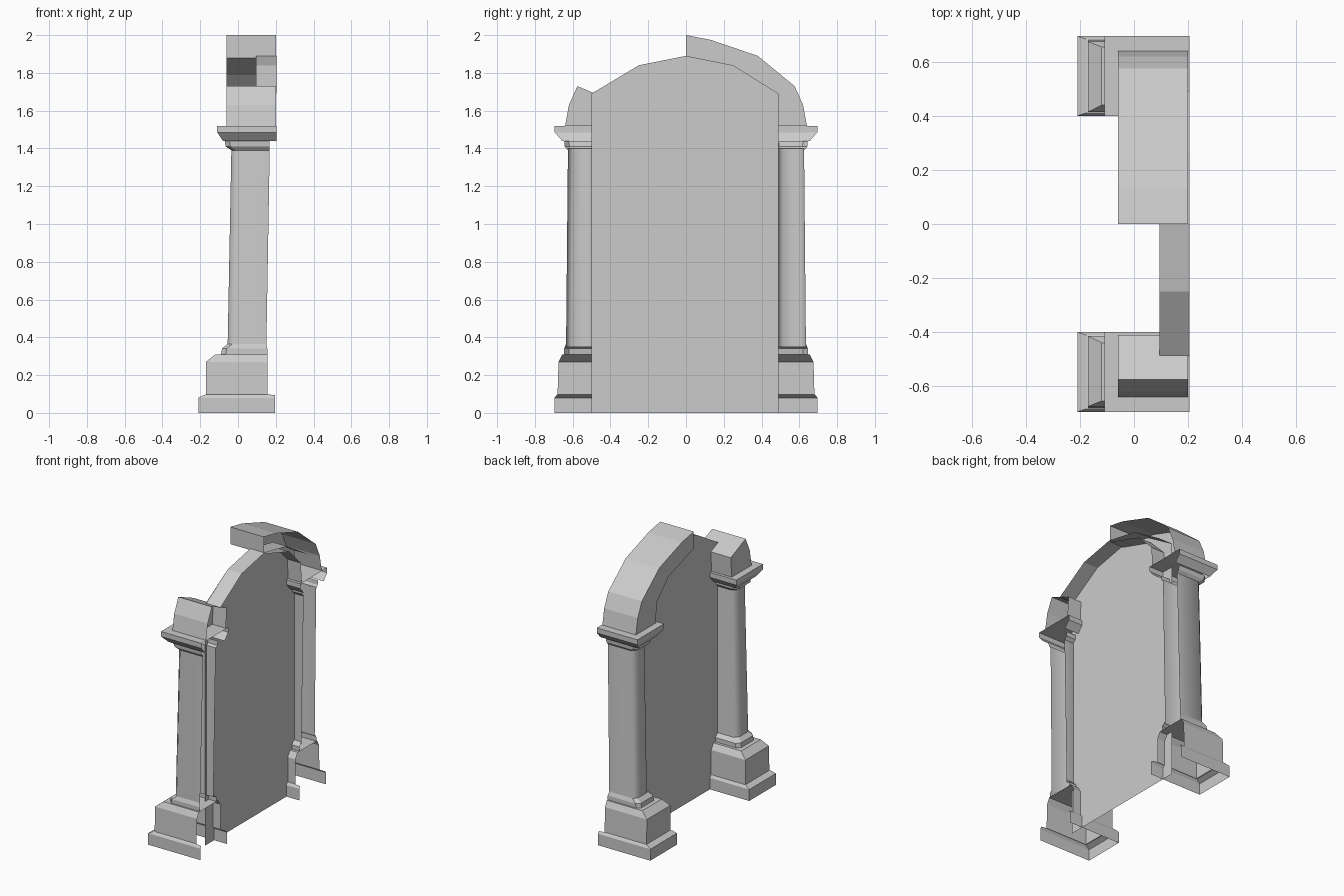
import bpy
import bmesh
from math import radians

cube = bpy.data.objects.get("Cube")
if cube:
    bpy.data.objects.remove(cube, do_unlink=True)

# One plain stone colour
stone = bpy.data.materials.new("grey_stone")
stone.use_nodes = True
colour = (0.6, 0.6, 0.6, 1)
stone.diffuse_color = colour
stone.node_tree.nodes["Principled BSDF"].inputs["Base Color"].default_value = colour


def finish(name, bm, smooth=0):
    bmesh.ops.recalc_face_normals(bm, faces=bm.faces)
    mesh = bpy.data.meshes.new(name)
    bm.to_mesh(mesh)
    bm.free()
    obj = bpy.data.objects.new(name, mesh)
    bpy.context.collection.objects.link(obj)
    mesh.materials.append(stone)
    if smooth:
        bpy.ops.object.select_all(action="DESELECT")
        obj.select_set(True)
        bpy.context.view_layer.objects.active = obj
        bpy.ops.object.shade_smooth_by_angle(angle=radians(smooth))
    return obj


def plan(front, outer, inner, back, z, bevel, side):
    """U-shaped plan, open towards +x, with optionally bevelled front corners."""
    if bevel:
        pts = [(back, outer), (front + bevel, outer), (front, outer - bevel),
               (front, inner + bevel), (front + bevel, inner), (back, inner)]
    else:
        pts = [(back, outer), (front, outer), (front, inner), (back, inner)]
    return [(x, y * side, z) for x, y in pts]


def u_loft(name, rings, side, bevel=0, cap=False, smooth=0):
    """Skin a stack of U-shaped plans: front, outer, inner, back, z."""
    bm = bmesh.new()
    rows = [[bm.verts.new(p) for p in plan(*r, bevel, side)] for r in rings]
    for low, high in zip(rows, rows[1:]):
        for i in range(len(low) - 1):
            bm.faces.new((low[i], low[i + 1], high[i + 1], high[i]))
    if cap:
        bm.faces.new(rows[-1])
    return finish(name, bm, smooth)


def ribbon(bm, pts, x0, x1):
    """Extrude a y-z path along x."""
    a = [bm.verts.new((x0, y, z)) for y, z in pts]
    b = [bm.verts.new((x1, y, z)) for y, z in pts]
    for i in range(len(pts) - 1):
        bm.faces.new((a[i], a[i + 1], b[i + 1], b[i]))
    return a


def arch_piece(name, outer, inner):
    """Hollow arch segment: front face, outside, underside and broken end."""
    bm = bmesh.new()
    front = ribbon(bm, outer + inner[::-1], -0.06, 0.2)
    bm.faces.new(front)
    return finish(name, bm)


# Pillars, each a stack of hollow mouldings
for side, label in ((1, "rear"), (-1, "front")):
    u_loft(label + "_plinth", [
        (-0.21, 0.695, 0.40, 0.195, 0),
        (-0.21, 0.695, 0.40, 0.195, 0.08),
        (-0.18, 0.685, 0.41, 0.195, 0.095),
        (-0.17, 0.68, 0.415, 0.155, 0.097),
        (-0.17, 0.675, 0.415, 0.155, 0.27),
        (-0.12, 0.655, 0.44, 0.155, 0.31)], side, cap=True)
    u_loft(label + "_column_base", [
        (-0.09, 0.645, 0.46, 0.155, 0.31),
        (-0.085, 0.645, 0.46, 0.155, 0.34),
        (-0.055, 0.635, 0.485, 0.15, 0.365)], side, bevel=0.025)
    u_loft(label + "_column", [
        (-0.055, 0.635, 0.487, 0.15, 0.35),
        (-0.035, 0.625, 0.487, 0.168, 1.40)], side, bevel=0.025, smooth=60)
    u_loft(label + "_capital", [
        (-0.035, 0.625, 0.487, 0.168, 1.39),
        (-0.065, 0.642, 0.468, 0.168, 1.41),
        (-0.07, 0.645, 0.465, 0.168, 1.44)], side, bevel=0.025)
    u_loft(label + "_cornice", [
        (-0.08, 0.655, 0.44, 0.205, 1.44),
        (-0.11, 0.695, 0.40, 0.205, 1.485),
        (-0.11, 0.695, 0.40, 0.205, 1.52)], side, cap=True)

# Broken arch: long rear piece and short front stump
foot_outer = [(0.64, 1.52), (0.62, 1.63), (0.575, 1.73)]
foot_inner = [(0.42, 1.52), (0.41, 1.66)]
arch_piece("long_arch",
           foot_outer + [(0.38, 1.89), (0.13, 1.975), (0, 2.0)],
           foot_inner + [(0.28, 1.79), (0, 1.88)])
arch_piece("arch_stump",
           [(-y, z) for y, z in foot_outer],
           [(-y, z) for y, z in foot_inner])

# Recessed door panel and the arched rim around its top
half = [(0.49, 1.69), (0.25, 1.84)]
crown = [(-y, z) for y, z in half] + [(0, 1.89)] + half[::-1]
bm = bmesh.new()
ribbon(bm, crown, 0.095, 0.205)
finish("panel_rim", bm)

bm = bmesh.new()
outline = [(-0.5, 0), (-0.5, 1.69)] + crown[1:-1] + [(0.49, 1.69), (0.49, 0)]
bm.faces.new([bm.verts.new((0.095, y, z)) for y, z in outline])
finish("door_panel", bm)
